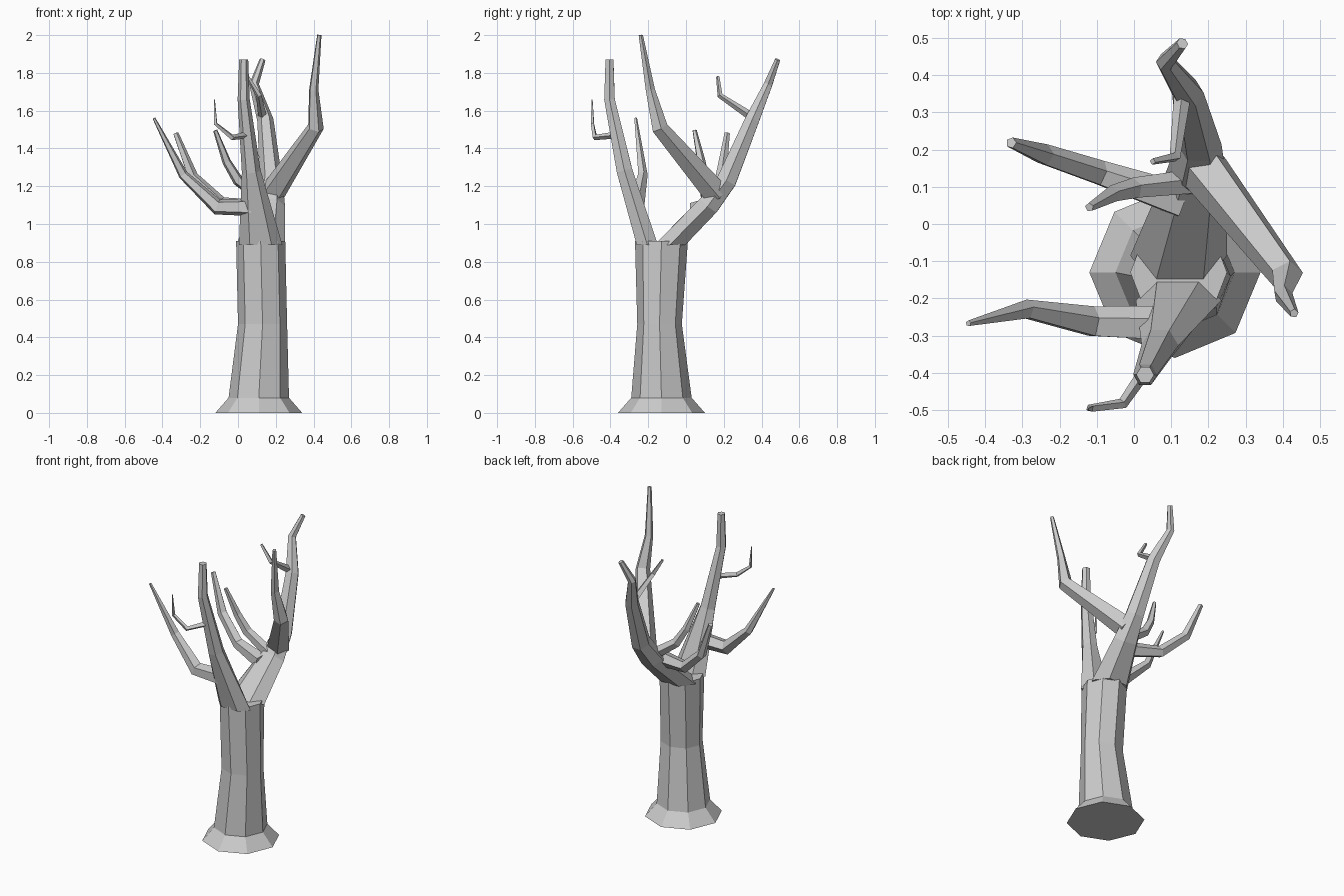
import bpy, bmesh, math
from mathutils import Vector


def limb(name, rings, sides=5, flat_start=False, flat_all=False):
    """Faceted tapering tube; each ring is (x, y, z, radius_u, radius_v)."""
    pts = [Vector(r[:3]) for r in rings]
    bm = bmesh.new()
    u, prev = None, None
    for i, r in enumerate(rings):
        a = (pts[i] - pts[i - 1]).normalized() if i > 0 else Vector()
        b = (pts[i + 1] - pts[i]).normalized() if i < len(pts) - 1 else Vector()
        t = (a + b).normalized()
        if flat_all or (flat_start and i == 0):
            t = Vector((0, 0, 1))
        if u is None:
            u = Vector((1, 0, 0)) if abs(t.x) < 0.7 else Vector((0, 1, 0))
        u = (u - t * u.dot(t)).normalized()
        v = t.cross(u)
        ru, rv = r[3], r[-1]
        ring = []
        for k in range(sides):
            ang = 2 * math.pi * k / sides
            ring.append(bm.verts.new(pts[i] + u * ru * math.cos(ang) + v * rv * math.sin(ang)))
        if prev:
            for k in range(sides):
                n = (k + 1) % sides
                bm.faces.new((prev[k], prev[n], ring[n], ring[k]))
        else:
            bm.faces.new(ring[::-1])
        prev = ring
    bm.faces.new(prev)
    bmesh.ops.recalc_face_normals(bm, faces=bm.faces)
    mesh = bpy.data.meshes.new(name)
    bm.to_mesh(mesh)
    bm.free()
    obj = bpy.data.objects.new(name, mesh)
    bpy.context.collection.objects.link(obj)
    return obj


# Trunk with flared foot
limb("trunk", [(0.11, -0.13, 0, 0.23), (0.11, -0.13, 0.08, 0.16),
               (0.13, -0.14, 0.47, 0.13, 0.118),
               (0.12, -0.13, 0.91, 0.13, 0.14)], 8, flat_all=True)

# Two main limbs splitting from the trunk
limb("front_limb", [(0.12, -0.205, 0.89, 0.115, 0.065), (0.07, -0.325, 1.28, 0.05, 0.048),
                    (0.03, -0.405, 1.66, 0.032), (0.03, -0.405, 1.87, 0.024)], 6, flat_start=True)
limb("back_limb", [(0.12, -0.085, 0.89, 0.13, 0.095), (0.165, 0.12, 1.10, 0.085, 0.065),
                   (0.175, 0.215, 1.23, 0.06), (0.145, 0.35, 1.55, 0.043),
                   (0.085, 0.435, 1.74, 0.026), (0.13, 0.485, 1.87, 0.016)], 6, flat_start=True)

# Branches
limb("right_branch", [(0.18, 0.16, 1.16, 0.07), (0.41, -0.14, 1.51, 0.045),
                      (0.40, -0.19, 1.71, 0.026), (0.43, -0.24, 2.0, 0.012)], 5)
limb("front_left_branch", [(0.07, -0.27, 1.09, 0.05), (-0.11, -0.265, 1.09, 0.044),
                           (-0.29, -0.23, 1.26, 0.027), (-0.445, -0.267, 1.56, 0.008)], 5)
limb("back_left_branch", [(0.13, 0.06, 1.08, 0.05), (-0.09, 0.135, 1.11, 0.036),
                          (-0.24, 0.185, 1.25, 0.03), (-0.33, 0.218, 1.48, 0.015)], 5)
limb("middle_branch", [(0.14, 0.11, 1.13, 0.035), (0.0, 0.095, 1.23, 0.03),
                       (-0.06, 0.08, 1.33, 0.024), (-0.12, 0.045, 1.495, 0.012)], 5)

# Small twigs
limb("front_twig", [(0.04, -0.38, 1.47, 0.018), (-0.03, -0.482, 1.458, 0.015),
                    (-0.118, -0.495, 1.53, 0.011), (-0.125, -0.497, 1.66, 0.003)], 4)
limb("back_twig", [(0.13, 0.345, 1.57, 0.023), (0.11, 0.18, 1.68, 0.015),
                   (0.05, 0.168, 1.78, 0.009)], 4)
